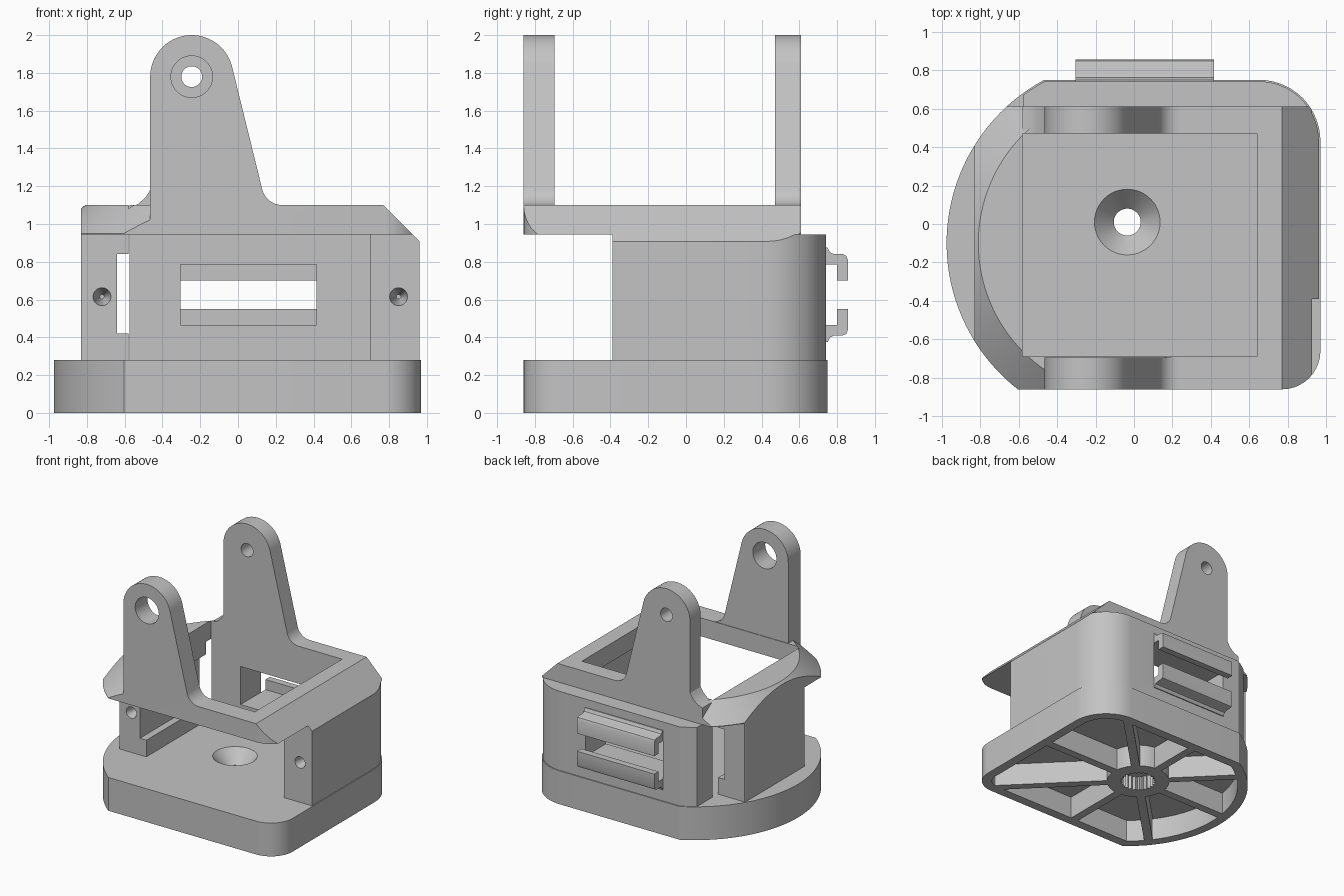
import bpy
import bmesh
from math import sin, cos, asin, pi, radians

cube = bpy.data.objects.get("Cube")
if cube:
    bpy.data.objects.remove(cube, do_unlink=True)

grey = bpy.data.materials.new("plain_grey")
grey.use_nodes = True
grey.diffuse_color = (0.55, 0.55, 0.55, 1)
grey.node_tree.nodes["Principled BSDF"].inputs["Base Color"].default_value = (0.55, 0.55, 0.55, 1)
parts = []


# ---- helpers ----
def arc(cx, cy, r, a, b, n):
    """Points on an arc, angles in radians."""
    return [(cx + r * cos(a + (b - a) * i / n), cy + r * sin(a + (b - a) * i / n))
            for i in range(n + 1)]


def circle(cx, cy, r, n=48):
    return arc(cx, cy, r, 0, 2 * pi, n)[:-1]


def loft(name, loop_a, a, loop_b, b, axis="z"):
    """Solid between two matching loops placed at a and b along an axis."""
    place = {"x": lambda u, v, t: (t, u, v),
             "y": lambda u, v, t: (u, t, v),
             "z": lambda u, v, t: (u, v, t)}[axis]
    bm = bmesh.new()
    va = [bm.verts.new(place(u, v, a)) for u, v in loop_a]
    vb = [bm.verts.new(place(u, v, b)) for u, v in loop_b]
    bm.faces.new(va)
    bm.faces.new(vb)
    n = len(va)
    for i in range(n):
        j = (i + 1) % n
        bm.faces.new((va[i], va[j], vb[j], vb[i]))
    bmesh.ops.recalc_face_normals(bm, faces=bm.faces)
    mesh = bpy.data.meshes.new(name)
    bm.to_mesh(mesh)
    bm.free()
    mesh.materials.append(grey)
    obj = bpy.data.objects.new(name, mesh)
    bpy.context.collection.objects.link(obj)
    return obj


def prism(name, loop, a, b, axis="z"):
    return loft(name, loop, a, loop, b, axis)


def box(x0, x1, y0, y1, z0, z1):
    return prism("cutter", [(x0, y0), (x1, y0), (x1, y1), (x0, y1)], z0, z1)


def combine(obj, tool, operation="DIFFERENCE"):
    """Apply a boolean and discard the tool."""
    mod = obj.modifiers.new("cut", "BOOLEAN")
    mod.operation = operation
    mod.solver = "EXACT"
    mod.object = tool
    graph = bpy.context.evaluated_depsgraph_get()
    mesh = bpy.data.meshes.new_from_object(obj.evaluated_get(graph))
    obj.modifiers.clear()
    obj.data = mesh
    bpy.data.objects.remove(tool, do_unlink=True)


# ---- footprint: bowed left side, rounded right corners ----
CX, CY, R = -0.01, -0.10, 0.965
LEFT, RIGHT, FRONT, BACK = -0.83, 0.97, -0.86, 0.75


def footprint(d=0.0):
    r = R - d
    start = pi - asin((BACK - d - CY) / r)
    end = pi + asin((CY - FRONT - d) / r)
    return (arc(CX, CY, r, start, end, 40)
            + arc(RIGHT - 0.2, FRONT + 0.2, 0.2 - d, -pi / 2, 0, 10)
            + arc(RIGHT - 0.32, BACK - 0.32, 0.32 - d, 0, pi / 2, 14))


def chamfer_right(obj):
    combine(obj, prism("cutter", [(0.67, 1.2), (1.2, 1.2), (1.2, 0.67)], -1.2, 1.2, "y"))


# ---- base with ribbed underside and splined hub ----
HX, HY = -0.035, 0.01
base = prism("base", footprint(), 0, 0.28)
pocket = prism("pocket", footprint(0.08), -0.05, 0.19)
for i in range(4):
    a = i * pi / 4
    c, s = cos(a), sin(a)
    bar = [(HX + u * c - v * s, HY + u * s + v * c)
           for u, v in ((-1.5, -0.035), (1.5, -0.035), (1.5, 0.035), (-1.5, 0.035))]
    combine(pocket, prism("rib", bar, -0.1, 0.3))
combine(pocket, prism("hub", circle(HX, HY, 0.25), -0.1, 0.3))
combine(base, pocket)
teeth = [(HX + r * cos(i * pi / 24), HY + r * sin(i * pi / 24))
         for i in range(48) for r in [0.145 if i % 2 else 0.125]]
combine(base, prism("spline", teeth, -0.05, 0.12))
combine(base, prism("bore", circle(HX, HY, 0.07), 0.05, 0.4))
combine(base, loft("countersink", circle(HX, HY, 0.07), 0.17, circle(HX, HY, 0.18), 0.29))
parts.append(base)

# ---- body walls ----
walls = prism("body_walls", footprint(0.008), 0.275, 0.945)
for limits in ((-1.2, 1.2, -1.2, -0.39, 0, 1.2),           # open front
               (-0.58, 0.70, -0.6, 0.47, 0, 1.2),          # inner bay
               (-1.2, LEFT, -1.2, 1.2, 0, 1.2),            # flat left side
               (-1.2, -0.575, 0.40, 1.2, 0, 1.2),          # rear corner slot
               (-0.64, -0.5, -0.6, 0.46, 0.42, 0.84),      # groove in left wall
               (-0.305, 0.415, 0.4, 1.0, 0.465, 0.785)):   # rear window
    combine(walls, box(*limits))
for x in (-0.72, 0.85):
    combine(walls, loft("screw_hole", circle(x, 0.615, 0.05, 24), -0.40,
                        circle(x, 0.615, 0.012, 24), -0.24, "y"))
chamfer_right(walls)
parts.append(walls)

# ---- top frame with conical left edge and sloped right edge ----
frame = prism("top_frame", footprint(), 0.945, 1.10)


def bullet(r):
    return [(1.3, CY + r)] + arc(CX, CY, r, pi / 2, 1.5 * pi, 64) + [(1.3, CY - r)]


combine(frame, loft("cone", bullet(0.976), 0.94, bullet(0.789), 1.11), "INTERSECT")
for limits in ((-1.2, LEFT, -1.2, 1.2, 0, 1.2),
               (-1.2, 1.2, 0.61, 1.2, 0, 1.2),
               (-0.58, 0.64, -0.69, 0.47, 0, 1.2)):
    combine(frame, box(*limits))
chamfer_right(frame)
parts.append(frame)

# ---- pivot ears ----
EX, EZ = -0.245, 1.78
ear_side = (arc(EX, EZ, 0.22, pi, radians(14), 32)
            + arc(0.235, 1.21, 0.11, radians(194), radians(270), 10)
            + [(0.235, 0.96)])
plain_foot = [(-0.465, 0.96)]
flared_foot = [(-0.58, 0.96), (-0.58, 1.085), (-0.53, 1.105), (-0.49, 1.14), (-0.465, 1.18)]
for name, y0, y1, hole, foot in (("front_ear", FRONT, -0.695, 0.11, plain_foot),
                                 ("rear_ear", 0.47, 0.61, 0.055, flared_foot)):
    ear = prism(name, ear_side + foot, y0, y1, "y")
    combine(ear, prism("pivot", circle(EX, EZ, hole), y0 - 0.1, y1 + 0.1, "y"))
    parts.append(ear)

# ---- hooked rails around the rear window ----
hook = [(0.73, 0.785), (0.80, 0.785), (0.80, 0.70), (0.857, 0.70), (0.857, 0.81),
        (0.848, 0.832), (0.83, 0.84), (0.785, 0.84), (0.762, 0.85), (0.75, 0.875), (0.73, 0.875)]
parts.append(prism("upper_rail", hook, -0.305, 0.415, "x"))
parts.append(prism("lower_rail", [(y, 1.25 - z) for y, z in hook], -0.305, 0.415, "x"))

# ---- shading ----
bpy.ops.object.select_all(action="DESELECT")
for obj in parts:
    obj.select_set(True)
bpy.context.view_layer.objects.active = base
bpy.ops.object.shade_smooth_by_angle(angle=radians(25))
